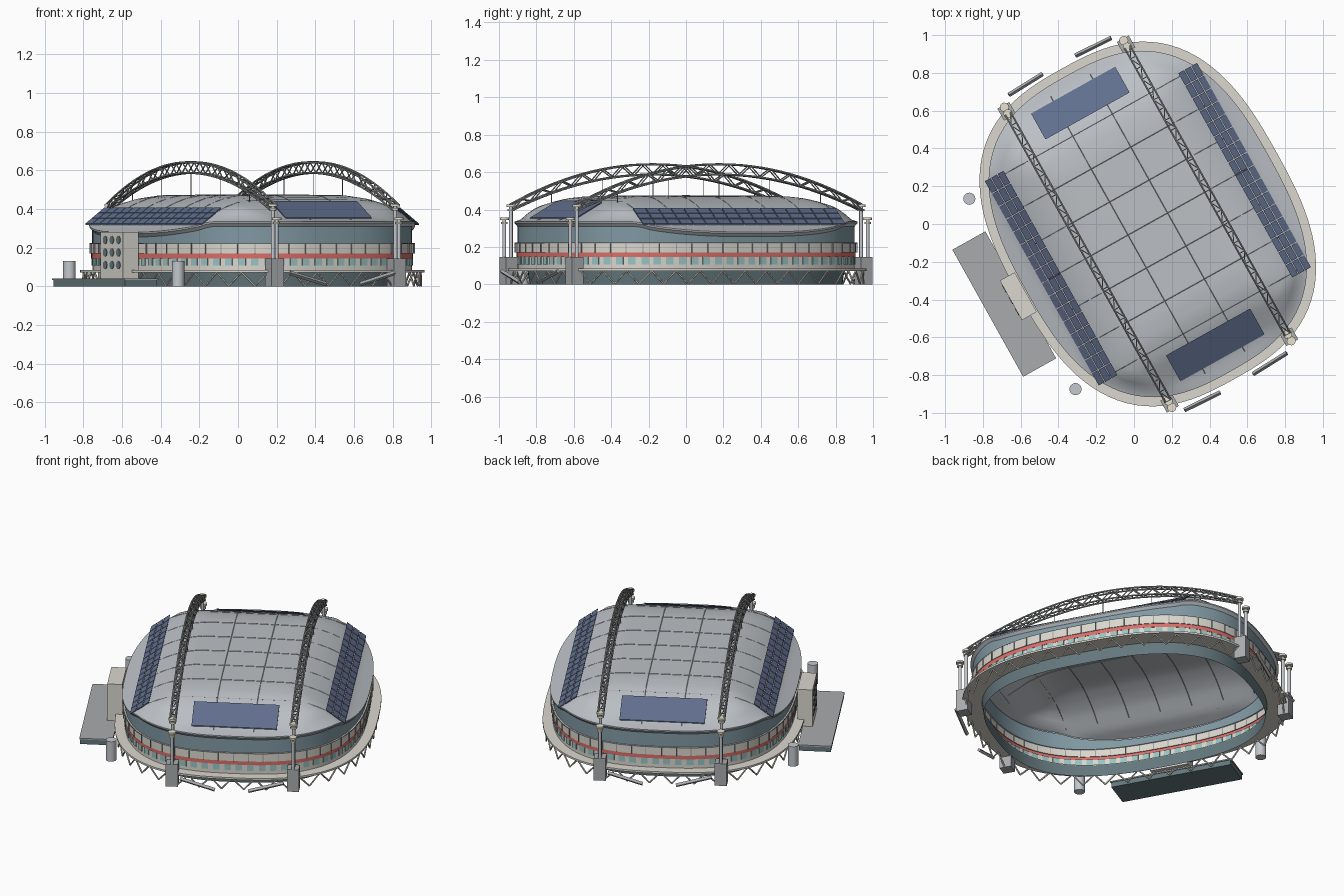
import bpy, bmesh, math
from mathutils import Matrix, Vector

if "Cube" in bpy.data.objects:
    bpy.data.objects.remove(bpy.data.objects["Cube"])

# The whole stadium is modelled on local axes (u short, v long) and then turned
PLACE = Matrix.Translation((0.073, 0, 0)) @ Matrix.Rotation(math.radians(29.15), 4, 'Z')
POW = 2.7


def material(name, rgb):
    m = bpy.data.materials.new(name)
    m.diffuse_color = (*rgb, 1)
    m.use_nodes = True
    m.node_tree.nodes["Principled BSDF"].inputs["Base Color"].default_value = m.diffuse_color
    return m


ROOF = material("roof_grey", (0.50, 0.53, 0.56))
TEAL = material("slate_teal", (0.22, 0.32, 0.37))
DARK = material("dark_teal", (0.13, 0.19, 0.21))
BEIGE = material("beige", (0.70, 0.68, 0.62))
RED = material("red", (0.70, 0.16, 0.14))
NAVY = material("navy", (0.12, 0.16, 0.27))
GLASS = material("window_teal", (0.32, 0.55, 0.55))
STEEL = material("steel", (0.36, 0.37, 0.37))
CONC = material("concrete", (0.40, 0.41, 0.42))
CAP = material("cap_cream", (0.80, 0.75, 0.62))
SILVER = material("silver", (0.55, 0.58, 0.61))


def finish(name, bm, mat, smooth=True):
    me = bpy.data.meshes.new(name)
    bm.to_mesh(me)
    bm.free()
    me.materials.append(mat)
    if smooth:
        me.shade_smooth()
        me.set_sharp_from_angle(angle=math.radians(35))
    o = bpy.data.objects.new(name, me)
    bpy.context.collection.objects.link(o)
    o.matrix_world = PLACE
    return o


def outline(a, b, n=120):
    pts = []
    for i in range(n):
        c, s = math.cos(math.tau * i / n), math.sin(math.tau * i / n)
        r = (abs(c / a) ** POW + abs(s / b) ** POW) ** (-1 / POW)
        pts.append((r * c, r * s))
    return pts


def even(a, b, count):
    """Evenly spaced (u, v, tangent angle) round an outline."""
    p = outline(a, b, 1440)
    d = [math.dist(p[i], p[(i + 1) % 1440]) for i in range(1440)]
    step, acc, out = sum(d) / count, 0, []
    for i in range(1440):
        if acc >= len(out) * step and len(out) < count:
            q = p[(i + 1) % 1440]
            out.append((*p[i], math.atan2(q[1] - p[i][1], q[0] - p[i][0])))
        acc += d[i]
    return out


def loft(name, loops, mat, closed=False):
    """Skin a stack of matching loops of 3D points."""
    bm = bmesh.new()
    rows = [[bm.verts.new(p) for p in lp] for lp in loops]
    pairs = list(zip(rows, rows[1:])) + ([(rows[-1], rows[0])] if closed else [])
    for r, s in pairs:
        for i in range(len(r)):
            j = (i + 1) % len(r)
            bm.faces.new((r[i], r[j], s[j], s[i]))
    return finish(name, bm, mat)


def flat(a, b, z):
    return [(u, v, z) for u, v in outline(a, b)]


def struts(name, segs, mat, sides=6):
    """Round bars: (start, end, radius)."""
    bm = bmesh.new()
    for p, q, r in segs:
        p, q = Vector(p), Vector(q)
        m = Matrix.Translation((p + q) / 2) @ (q - p).to_track_quat('Z', 'Y').to_matrix().to_4x4()
        bmesh.ops.create_cone(bm, cap_ends=True, segments=sides, radius1=r, radius2=r,
                              depth=(q - p).length, matrix=m)
    return finish(name, bm, mat, sides > 6)


def boxes(name, items, mat):
    """Boxes: (centre, size, turn about z)."""
    bm = bmesh.new()
    for c, s, t in items:
        m = Matrix.Translation(c) @ Matrix.Rotation(t, 4, 'Z') @ Matrix.Diagonal((*s, 1))
        bmesh.ops.create_cube(bm, size=1, matrix=m)
    return finish(name, bm, mat, False)


def lerp(table, x):
    for (x0, y0), (x1, y1) in zip(table, table[1:]):
        if x <= x1:
            return y0 + (y1 - y0) * (x - x0) / (x1 - x0)
    return table[-1][1]


RA, RB = 0.735, 0.895
SIDE = [(0, 0), (.3, .004), (.38, .018), (.46, .045), (.53, .078), (.645, .160), (.735, .195)]
END = [(0, 0), (.45, .003), (.55, .014), (.655, .045), (.73, .085), (.81, .125), (.895, .14)]


def roof_z(u, v):
    rho = (abs(u / RA) ** POW + abs(v / RB) ** POW) ** (1 / POW)
    t = min(max((rho - .8) / .2, 0), 1)
    drop = math.hypot(lerp(SIDE, abs(u)), lerp(END, abs(v)))
    return 0.475 - min(max(drop, .14 * t * t * (3 - 2 * t)), .195)


# Roof shell with a small eave lip
rim = outline(RA, RB)
loops = [[(u * k, v * k, roof_z(u * k, v * k)) for u, v in rim]
         for k in [.004] + [i / 28 for i in range(1, 29)]]
loops.append([(u, v, roof_z(u, v) - .008) for u, v in rim])
loops.append([(u * .981, v * .984, roof_z(u, v) - .025) for u, v in rim])
loft("roof", loops, ROOF)

# Wall bands
loft("upper_wall", [flat(.72, .88, .22),
                    [(u * .98, v * .983, roof_z(u, v) - .015) for u, v in rim]], TEAL)
loft("balcony_band", [flat(.72, .88, .222), flat(.729, .889, .222), flat(.729, .889, .17),
                      flat(.72, .88, .17)], BEIGE)
loft("red_stripe", [flat(.725, .885, .17), flat(.725, .885, .145)], RED)
loft("lower_wall", [flat(.72, .88, .147), flat(.72, .88, .08)], BEIGE)
loft("base_wall", [flat(.67, .83, .08), flat(.66, .82, 0)], DARK)
loft("concourse_slab", [flat(.67, .83, .072), flat(.78, .94, .072), flat(.78, .94, .084),
                        flat(.67, .83, .084)], BEIGE, True)

# Windows and balcony posts
boxes("windows", [((u, v, .128), (.04, .008, .042), t) for u, v, t in even(.72, .88, 78)], GLASS)
boxes("balcony_posts", [((u, v, .197), (.005, .008, .054), t) for u, v, t in even(.73, .89, 60)], STEEL)
loft("balcony_rail", [flat(.733, .893, .224), flat(.733, .893, .219)], STEEL)

# Zigzag supports below the concourse
zz = even(.765, .925, 84)
pts = [(u, v, .073 if i % 2 else .003) for i, (u, v, t) in enumerate(zz)]
struts("zigzag_supports", [(pts[i], pts[(i + 1) % 84], .005) for i in range(84)], BEIGE)
struts("ramps", [((a * .31, b * .955, .07), (a * .1, b * .965, .012), .012)
                 for a in (-1, 1) for b in (-1, 1)], CONC, 4)

# Roof seams
seams = []
for c in (-.12, .12):
    path = [(c, -.84 + .06 * i) for i in range(29)]
    seams += list(zip(path, path[1:]))
for j in range(-3, 4):
    path = [(-.6 + .06 * i, j * .2) for i in range(21)]
    seams += list(zip(path, path[1:]))
struts("roof_seams", [((*p, roof_z(*p)), (*q, roof_z(*q)), .0018) for p, q in seams], STEEL, 4)

# Solar panels: gridded strips on the long sides, plain sheets at the ends
bm = bmesh.new()


def sheet(corners):
    f = bm.faces.new([bm.verts.new(c) for c in corners])
    g = bmesh.ops.extrude_face_region(bm, geom=[f])["geom"]
    bmesh.ops.translate(bm, vec=(0, 0, -.006), verts=[e for e in g if isinstance(e, bmesh.types.BMVert)])


for s in (-1, 1):
    for i in range(3):
        for j in range(16):
            u0, v0 = .53 + i * .0393, -.62 + j * .0777
            u1, v1 = u0 + .0345, v0 + .0725
            z0, z1 = (.408 - (u - .53) * .74 for u in (u0, u1))
            sheet([(s * u0, v0, z0), (s * u1, v0, z1), (s * u1, v1, z1), (s * u0, v1, z0)])
    sheet([(-.255, s * .655, .442), (.255, s * .655, .442),
           (.255, s * .812, .357), (-.255, s * .812, .357)])
bmesh.ops.recalc_face_normals(bm, faces=bm.faces[:])
finish("solar_panels", bm, NAVY, False)

# Twin arch trusses with hangers
N, W = 28, .016


def chord(u, i, side, top):
    v = -.87 + 1.74 * i / N
    k = 1 - (v / .87) ** 2
    return (u + side * W, v, .395 + .192 * k + top * (.03 + .025 * k))


for label, u in (("left", -.362), ("right", .362)):
    segs = []
    for i in range(N):
        for s in (-1, 1):
            for t in (0, 1):
                segs.append((chord(u, i, s, t), chord(u, i + 1, s, t), .0055))
            segs.append((chord(u, i, s, i % 2), chord(u, i + 1, s, 1 - i % 2), .0035))
        for t in (0, 1):
            segs.append((chord(u, i, -1, t), chord(u, i, 1, t), .003))
            segs.append((chord(u, i, 1 - 2 * (i % 2), t), chord(u, i + 1, 2 * (i % 2) - 1, t), .003))
    struts(label + "_arch", segs, STEEL)
    hang = [chord(u, i, 0, 0) for i in (4, 9, 14, 19, 24)]
    struts(label + "_hangers", [(p, (p[0], p[1], roof_z(p[0], p[1])), .002) for p in hang], STEEL)

# Arch towers: plinth, two columns and cream caps
blocks, cols, caps = [], [], []
for u in (-.362, .362):
    for s in (-1, 1):
        blocks.append(((u, s * .885, .0725), (.072, .072, .145), 0))
        for v, top in ((.87, .42), (.91, .35)):
            cols.append(((u, s * v, .14), (u, s * v, top), .010))
            for z, r in ((top, .024), (top - .022, .018)):
                caps.append(((u, s * v, z - .006), (u, s * v, z + .006), r))
boxes("tower_plinths", blocks, CONC)
struts("tower_columns", cols, SILVER, 12)
struts("tower_caps", caps, CAP, 16)

# Entrance block with round windows, forecourt and drums
boxes("entrance_block", [((-.785, 0, .16), (.09, .24, .24), 0)], BEIGE)
struts("entrance_portholes", [((-.826, y * .07, z), (-.833, y * .07, z), .021)
                              for y in (-1, 0, 1) for z in (.11, .175, .24)], DARK, 16)
boxes("forecourt_base", [((-.87, 0, .016), (.19, .76, .032), 0)], DARK)
boxes("forecourt_deck", [((-.87, 0, .036), (.20, .77, .008), 0)], CONC)
struts("drums", [((-.76, s * .577, 0), (-.76, s * .577, .13), .032) for s in (-1, 1)], SILVER, 24)
